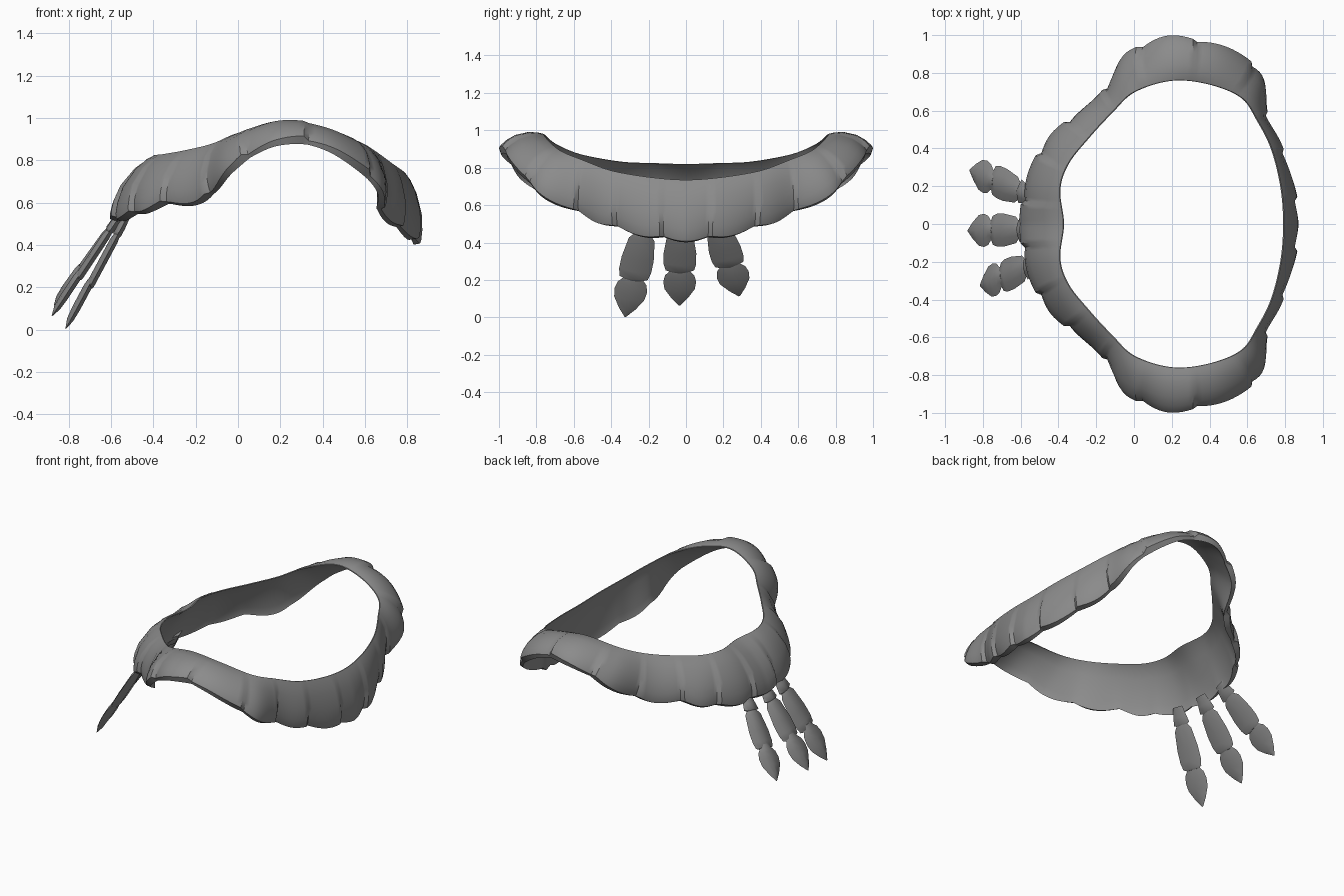
import bpy, math
from mathutils import Vector

if "Cube" in bpy.data.objects:
    bpy.data.objects.remove(bpy.data.objects["Cube"])

# Half of the collar: (upper inner edge xyz, lower outer edge xyz, outward bulge)
HALF = [
    (-0.375, 0.00, 0.82, -0.60, 0.00, 0.53, 0.055),
    (-0.395, 0.18, 0.825, -0.575, 0.21, 0.53, 0.050),
    (-0.35, 0.32, 0.83, -0.48, 0.42, 0.56, 0.045),
    (-0.24, 0.46, 0.85, -0.35, 0.55, 0.60, 0.040),
    (-0.12, 0.59, 0.88, -0.17, 0.69, 0.62, 0.040),
    (0.00, 0.70, 0.93, -0.04, 0.90, 0.77, 0.035),
    (0.20, 0.76, 0.98, 0.18, 0.99, 0.90, 0.040),
    (0.40, 0.74, 0.95, 0.44, 0.95, 0.87, 0.038),
    (0.57, 0.67, 0.89, 0.67, 0.81, 0.69, 0.036),
    (0.655, 0.55, 0.84, 0.69, 0.58, 0.56, 0.032),
    (0.73, 0.40, 0.785, 0.765, 0.41, 0.49, 0.032),
    (0.78, 0.20, 0.75, 0.835, 0.20, 0.435, 0.034),
    (0.795, 0.00, 0.735, 0.86, 0.00, 0.415, 0.036),
]

# Dark grey cloth for everything
grey = bpy.data.materials.new("dark_grey")
grey.diffuse_color = (0.26, 0.26, 0.26, 1)
grey.use_nodes = True
grey.node_tree.nodes["Principled BSDF"].inputs["Base Color"].default_value = grey.diffuse_color


def mesh_object(name, verts, faces, angle):
    me = bpy.data.meshes.new(name)
    me.from_pydata([tuple(v) for v in verts], [], faces)
    me.materials.append(grey)
    ob = bpy.data.objects.new(name, me)
    bpy.context.collection.objects.link(ob)
    bpy.ops.object.select_all(action='DESELECT')
    ob.select_set(True)
    bpy.context.view_layer.objects.active = ob
    bpy.ops.object.mode_set(mode='EDIT')
    bpy.ops.mesh.select_all(action='SELECT')
    bpy.ops.mesh.normals_make_consistent(inside=False)
    bpy.ops.object.mode_set(mode='OBJECT')
    bpy.ops.object.shade_smooth_by_angle(angle=math.radians(angle))
    return ob


def catmull(p0, p1, p2, p3, t):
    return [0.5 * (2*b + (c - a)*t + (2*a - 5*b + 4*c - d)*t*t + (3*b - a - 3*c + d)*t**3)
            for a, b, c, d in zip(p0, p1, p2, p3)]


def loft(rings, closed):
    n, k = len(rings), len(rings[0])
    verts = [v for r in rings for v in r]
    faces = [(i*k + j, i*k + (j+1) % k, ((i+1) % n)*k + (j+1) % k, ((i+1) % n)*k + j)
             for i in range(n if closed else n - 1) for j in range(k)]
    if not closed:
        faces += [tuple(range(k)), tuple((n-1)*k + j for j in range(k))]
    return verts, faces


# Collar band: mirrored stations, smooth loop, overlapping plate ripple
loop = HALF + [(a, -b, c, d, -e, f, g) for a, b, c, d, e, f, g in HALF[-2:0:-1]]
N, SUB, PLATES = len(loop), 10, 20
total = N * SUB
samples = []
for i in range(N):
    q = [loop[(i + k) % N] for k in (-1, 0, 1, 2)]
    samples += [catmull(*q, s / SUB) for s in range(SUB)]
rings = []
for i, s in enumerate(samples):
    top, low, bulge = Vector(s[:3]), Vector(s[3:6]), s[6]
    a, b = samples[i - 1], samples[(i + 1) % total]
    tangent = Vector([b[k] + b[k+3] - a[k] - a[k+3] for k in range(3)])
    across = low - top
    n = across.cross(tangent).normalized()
    if n.dot(Vector((top.x - 0.2, top.y, 0.6))) < 0:
        n = -n
    # plates grow thicker towards the back on each flank, then step down
    u = i / total * PLATES
    if i > total / 2:
        u = PLATES - u
    saw = (u + 0.5) % 1.0
    lift = 0.024 * (saw - 0.5)
    scallop = 0.02 * (math.sin(math.pi * saw) - 0.6)
    low = low + across.normalized() * scallop
    outer, inner = [], []
    for v in (0, 0.1, 0.3, 0.6, 0.82, 0.95, 1.0):
        p = top.lerp(low, v) + n * bulge * math.sin(math.pi * v) ** 0.75 if 0 < v < 1 else top.lerp(low, v)
        outer.append(p + n * lift * v)
        inner.append(p - n * (0.006 + 0.036 * math.sin(math.pi * v * 0.75)))
    rings.append(outer + inner[::-1])
mesh_object("collar_band", *loft(rings, True), 35)


# Hanging feathers: short quill, long middle vane and pointed tip leaf,
# each flaring abruptly from a narrow neck so the outline is notched
PIECES = {
    "quill": [(0.0, 0.04), (0.1, 0.055), (0.17, 0.065), (0.19, 0.035)],
    "vane": [(0.17, 0.04), (0.23, 0.07), (0.42, 0.087), (0.54, 0.087), (0.61, 0.076), (0.63, 0.045)],
    "tip": [(0.58, 0.045), (0.63, 0.056), (0.67, 0.078), (0.74, 0.088), (0.82, 0.081), (0.92, 0.044), (1.0, 0.004)],
}


def feather(label, root, tip):
    root, tip = Vector(root), Vector(tip)
    axis = (tip - root).normalized()
    normal = Vector((-0.8, 0, 0.5))
    side = axis.cross(normal).normalized()
    normal = side.cross(axis).normalized()
    for part, profile in PIECES.items():
        rows = []
        for t, w in profile:
            c = root.lerp(tip, t) + normal * (0.006 if part == "tip" else 0)
            h = min(0.022, w * 0.4)
            rows.append([c + side*w*x + normal*h*y for x, y in
                         ((1, 0), (0.5, 0.7), (0, 1), (-0.5, 0.7), (-1, 0), (0, -0.8))])
        mesh_object(f"{label}_feather_{part}", *loft(rows, False), 40)


feather("front", (-0.52, -0.21, 0.54), (-0.81, -0.325, 0.0))
feather("middle", (-0.55, -0.03, 0.55), (-0.875, -0.035, 0.06))
feather("rear", (-0.55, 0.15, 0.55), (-0.865, 0.285, 0.11))
